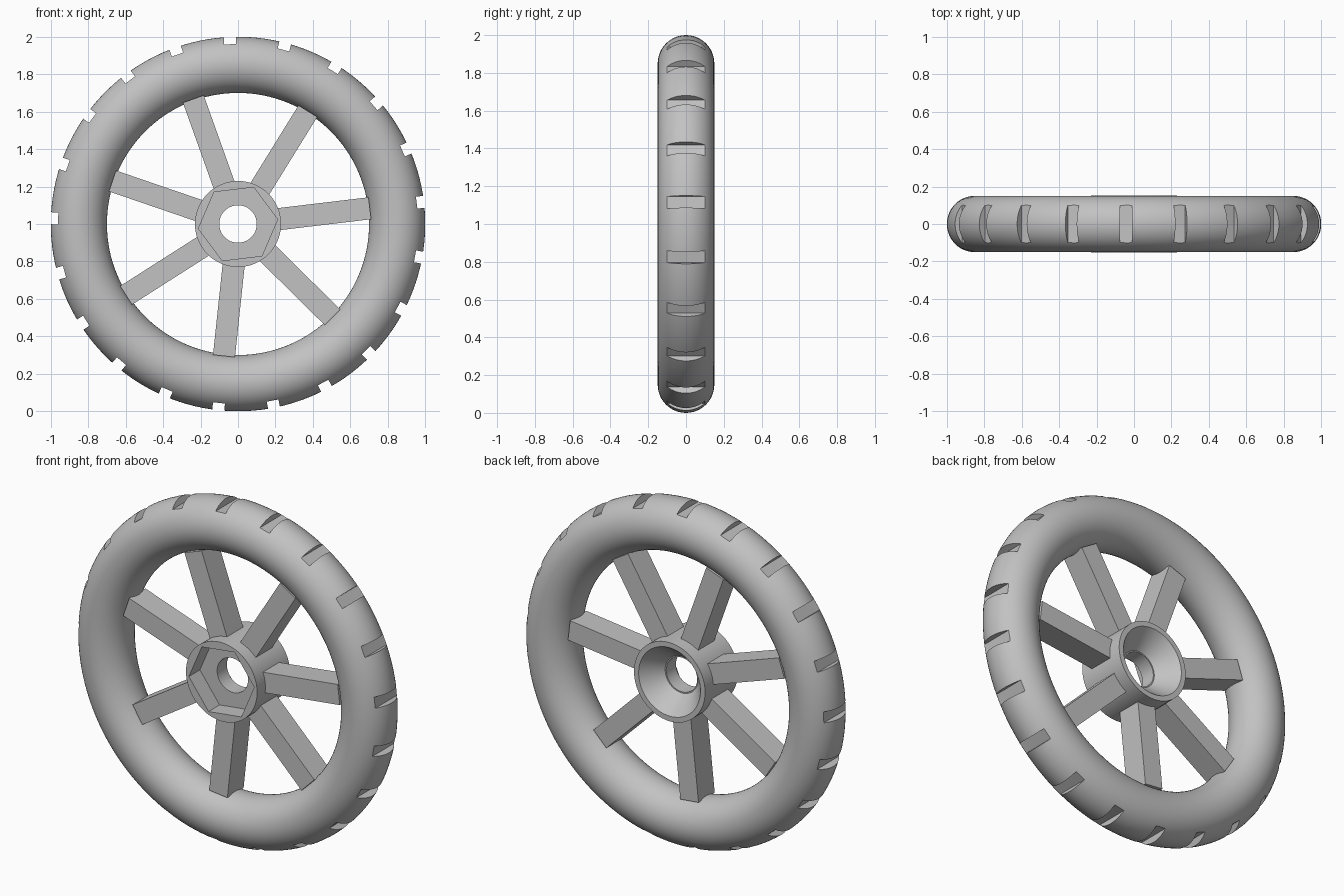
import bpy, bmesh
from math import pi, cos, sin, radians
from mathutils import Matrix, Vector

cube = bpy.data.objects.get("Cube")
if cube:
    bpy.data.objects.remove(cube, do_unlink=True)

CENTRE = Vector((0, 0, 1))
TURN = radians(6.8)          # angle of the first spoke
SPOKES, GROOVES = 7, 21
MAJOR, MINOR = 0.85, 0.15

grey = bpy.data.materials.new("plain grey")
grey.use_nodes = True
colour = (0.54, 0.54, 0.54, 1)
grey.diffuse_color = colour
grey.node_tree.nodes["Principled BSDF"].inputs["Base Color"].default_value = colour


def make_object(name, bm):
    bmesh.ops.recalc_face_normals(bm, faces=bm.faces[:])
    mesh = bpy.data.meshes.new(name)
    bm.to_mesh(mesh)
    bm.free()
    mesh.materials.append(grey)
    obj = bpy.data.objects.new(name, mesh)
    bpy.context.collection.objects.link(obj)
    return obj


def smooth(obj):
    bpy.ops.object.select_all(action='DESELECT')
    obj.select_set(True)
    bpy.context.view_layer.objects.active = obj
    bpy.ops.object.shade_smooth_by_angle(angle=radians(30))


def revolve(name, profile, steps):
    """Spin a closed (radius, y, is_hex) profile round the axle."""
    bm = bmesh.new()
    rings = []
    for radius, y, is_hex in profile:
        ring = []
        for i in range(steps):
            a = 2 * pi * i / steps
            r = radius
            if is_hex:
                r *= cos(pi / 6) / cos(a % (pi / 3) - pi / 6)
            a += TURN
            ring.append(bm.verts.new(CENTRE + Vector((r * cos(a), y, r * sin(a)))))
        rings.append(ring)
    for k, ring in enumerate(rings):
        nxt = rings[(k + 1) % len(rings)]
        for i in range(steps):
            j = (i + 1) % steps
            bm.faces.new((ring[i], ring[j], nxt[j], nxt[i]))
    return make_object(name, bm)


def radial_boxes(name, count, inner, outer, depth, width):
    """Boxes set evenly round the axle, pointing outwards."""
    bm = bmesh.new()
    for i in range(count):
        place = (Matrix.Translation(CENTRE)
                 @ Matrix.Rotation(-TURN - 2 * pi * i / count, 4, 'Y')
                 @ Matrix.Translation(((inner + outer) / 2, 0, 0))
                 @ Matrix.Diagonal((outer - inner, depth, width, 1)))
        bmesh.ops.create_cube(bm, size=1, matrix=place)
    return make_object(name, bm)


# Tyre: round ring with flat-bottomed grooves cut across the tread
SIDES = 48
circle = [(MAJOR + MINOR * cos(2 * pi * k / SIDES), MINOR * sin(2 * pi * k / SIDES), False)
          for k in range(SIDES)]
tyre = revolve("tyre", circle, 144)
cutter = radial_boxes("groove_cutter", GROOVES, 0.961, 1.1, 0.24, 0.064)
cutter.hide_render = True
cut = tyre.modifiers.new("grooves", 'BOOLEAN')
cut.operation = 'DIFFERENCE'
cut.solver = 'EXACT'
cut.object = cutter
bpy.context.view_layer.update()
graph = bpy.context.evaluated_depsgraph_get()
carved = bpy.data.meshes.new_from_object(tyre.evaluated_get(graph))
tyre.modifiers.clear()
tyre.data = carved
bpy.data.objects.remove(cutter, do_unlink=True)
smooth(tyre)

# Spokes: straight bars from hub to tyre
radial_boxes("spokes", SPOKES, 0.218, 0.709, 0.15, 0.118)

# Hub: hexagonal pocket in front, through bore, conical recess behind
HALF = 0.152
hub = revolve("hub", [
    (0.23, -HALF, False), (0.213, -HALF, True), (0.213, -0.05, True),
    (0.1, -0.05, False), (0.1, 0.04, False), (0.107, 0.04, False),
    (0.2, HALF, False), (0.23, HALF, False)], 72)
smooth(hub)
